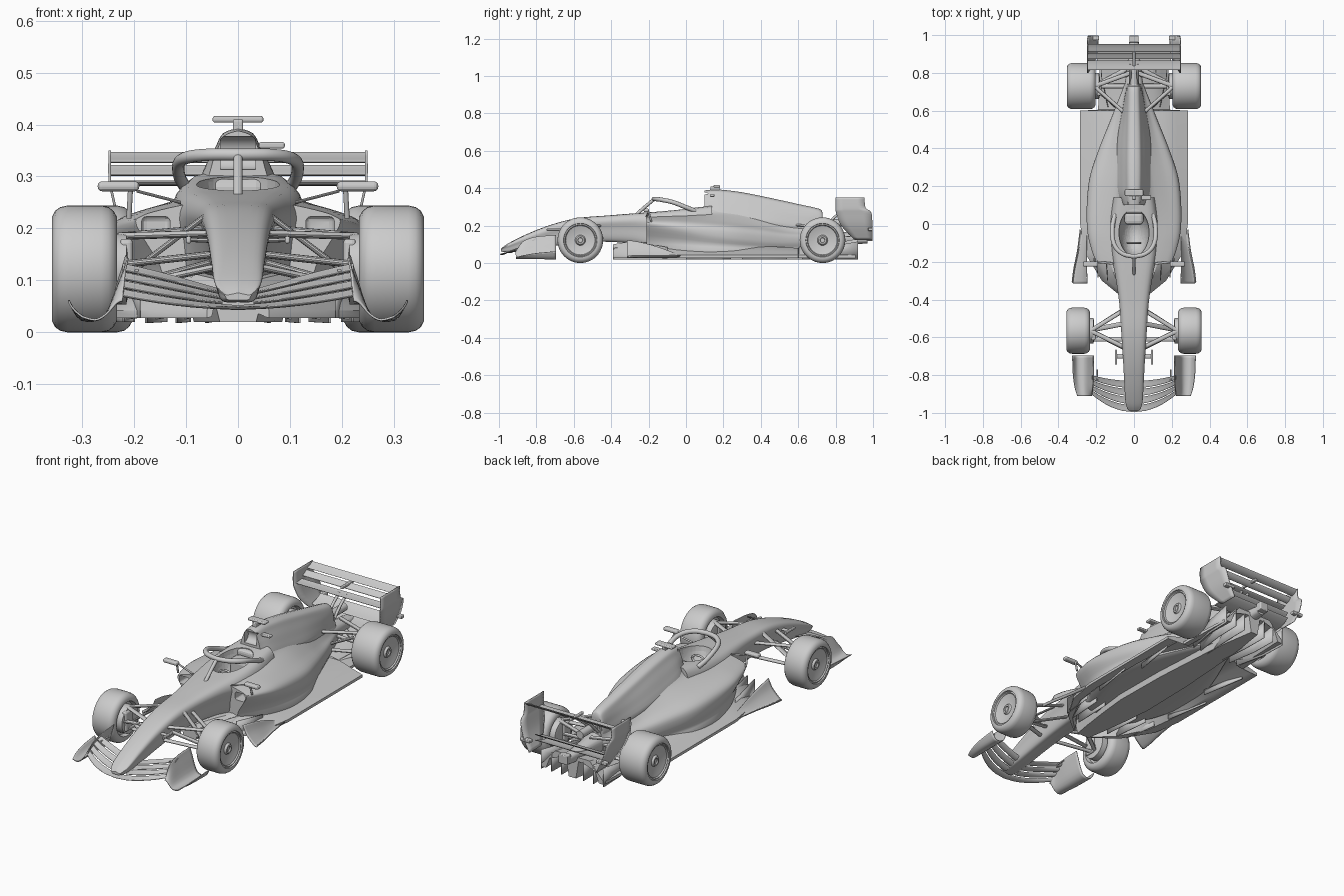
import bpy, bmesh, math
from mathutils import Vector

if "Cube" in bpy.data.objects:
    bpy.data.objects.remove(bpy.data.objects["Cube"])


# ---------- helpers ----------
def smooth(pts, n):
    """Catmull-Rom interpolation through points of any dimension."""
    out = []
    for i in range(len(pts) - 1):
        p0, p1, p2 = pts[max(i - 1, 0)], pts[i], pts[i + 1]
        p3 = pts[min(i + 2, len(pts) - 1)]
        for k in range(n):
            t = k / n
            out.append(tuple(.5 * (2 * b + (c - a) * t + (2 * a - 5 * b + 4 * c - d) * t * t
                                   + (3 * b - a - 3 * c + d) * t ** 3)
                             for a, b, c, d in zip(p0, p1, p2, p3)))
    return out + [tuple(pts[-1])]


def shade(ob, angle=35):
    bpy.ops.object.select_all(action='DESELECT')
    ob.select_set(True)
    bpy.context.view_layer.objects.active = ob
    bpy.ops.object.shade_smooth_by_angle(angle=math.radians(angle))


def mirrored(ob):
    ob.modifiers.new("mirror", 'MIRROR').use_clip = False


def loft(name, rings, closed=True, mirror=False, thick=0):
    bm = bmesh.new()
    vs = [[bm.verts.new(p) for p in r] for r in rings]
    n = len(vs[0])
    for a, b in zip(vs, vs[1:]):
        for i in range(n if closed else n - 1):
            j = (i + 1) % n
            bm.faces.new((a[i], a[j], b[j], b[i]))
    if closed:
        bm.faces.new(vs[0])
        bm.faces.new(vs[-1])
    bmesh.ops.recalc_face_normals(bm, faces=bm.faces)
    me = bpy.data.meshes.new(name)
    bm.to_mesh(me)
    bm.free()
    ob = bpy.data.objects.new(name, me)
    bpy.context.collection.objects.link(ob)
    shade(ob)
    if thick:
        m = ob.modifiers.new("solid", 'SOLIDIFY')
        m.thickness, m.offset = thick, 0
    if mirror:
        mirrored(ob)
    return ob


def sym(half, y):
    """Half section (x, z), top centre to bottom centre, mirrored to a full ring."""
    return [(x, y, z) for x, z in half] + [(-x, y, z) for x, z in half[-2:0:-1]]


def lathe(name, cx, cy, cz, prof, n=48, mirror=True):
    return loft(name, [[(cx + d, cy + r * math.cos(i * math.tau / n), cz + r * math.sin(i * math.tau / n))
                        for i in range(n)] for d, r in prof], mirror=mirror)


def strut(name, a, b, w=.013, t=.007):
    loft(name, [[(p[0], p[1] + w * math.cos(i * math.tau / 12), p[2] + t * math.sin(i * math.tau / 12))
                 for i in range(12)] for p in (a, b)], mirror=True)


def tube(name, pts, r, mirror=False):
    cu = bpy.data.curves.new(name, 'CURVE')
    cu.dimensions, cu.bevel_depth, cu.bevel_resolution, cu.use_fill_caps = '3D', r, 4, True
    sp = cu.splines.new('POLY')
    sp.points.add(len(pts) - 1)
    for p, q in zip(sp.points, pts):
        p.co = (*q, 1)
        p.radius = 1
    sp.use_smooth = True
    ob = bpy.data.objects.new(name, cu)
    bpy.context.collection.objects.link(ob)
    if mirror:
        mirrored(ob)


def box(name, c, s, mirror=False, bevel=.004):
    bpy.ops.mesh.primitive_cube_add(size=1, location=(0, 0, 0))
    ob = bpy.context.object
    ob.name = name
    for v in ob.data.vertices:
        v.co = Vector(c) + Vector(a * b for a, b in zip(v.co, s))
    if bevel:
        m = ob.modifiers.new("bevel", 'BEVEL')
        m.width, m.segments = bevel, 3
    if mirror:
        mirrored(ob)
    return ob


def wing(name, secs, t=.005, camber=-.15, mirror=True):
    """Airfoil through sections (x, y_lead, z_lead, y_trail, z_trail)."""
    rings = []
    for x, y0, z0, y1, z1 in secs:
        c, ring = math.hypot(y1 - y0, z1 - z0), []
        for k in range(16):
            u = .5 + .5 * math.cos(k * math.tau / 16)
            h = math.copysign(t, 8 - k) * (1.6 * math.sqrt(u) * (1 - u) + .12) + camber * c * 4 * u * (1 - u) * .5
            ring.append((x, y0 + (y1 - y0) * u - h * (z1 - z0) / c, z0 + (z1 - z0) * u + h * (y1 - y0) / c))
        rings.append(ring)
    return loft(name, rings, mirror=mirror)


def cut(ob, cutter):
    cutter.hide_render = True
    m = ob.modifiers.new("cut", 'BOOLEAN')
    m.object, m.operation, m.solver = cutter, 'DIFFERENCE', 'EXACT'
    bpy.context.view_layer.objects.active = ob
    bpy.ops.object.modifier_apply(modifier=m.name)
    shade(ob)


# ---------- nose and tub: y, half width top, half width bottom, z top, z bottom ----------
tub = smooth([(-.99, .026, .022, .076, .062), (-.95, .044, .034, .105, .058), (-.85, .051, .04, .155, .068),
              (-.72, .058, .044, .205, .09), (-.58, .067, .048, .24, .108), (-.42, .078, .058, .254, .115),
              (-.27, .1, .08, .266, .1), (-.15, .122, .11, .274, .06), (0, .128, .12, .29, .06), (.14, .11, .1, .305, .06)], 5)
nose = loft("nose_and_tub", [sym(smooth([(0, zt), (a * .75, zt - .004), (a, zt - .22 * (zt - zb)),
                                         ((a + b) / 2, (zt + zb) / 2), (b, zb + .15 * (zt - zb)),
                                         (b * .7, zb), (0, zb)], 4), y) for y, a, b, zt, zb in tub])

# ---------- sidepods: y, spine half width, z top, shoulder z, max x, z of max x, bottom x ----------
pods = smooth([(-.21, .1, .255, .236, .195, .205, .12), (-.14, .1, .262, .238, .222, .195, .16),
               (-.04, .105, .27, .238, .246, .18, .2), (.1, .1, .29, .232, .25, .155, .225),
               (.25, .085, .3, .22, .234, .135, .215), (.4, .065, .285, .2, .185, .12, .17),
               (.55, .045, .265, .175, .125, .11, .11), (.74, .03, .24, .16, .05, .12, .04)], 5)
body = loft("sidepods", [sym(smooth([(0, zt), (w * .7, zt - .1 * (zt - zs)), (w, zt - .45 * (zt - zs)),
                                     (w * .5 + x * .5, zs), (x * .95, (zs * .6 + zm * .4)), (x, zm),
                                     (xb * .6 + x * .4, zm * .5 + .025), (xb, .05), (0, .05)], 4), y)
                         for y, w, zt, zs, x, zm, xb in pods])

# ---------- engine cover with airbox: y, top half width, base half width, z top, z base ----------
cover = smooth([(.1, .044, .058, .388, .27), (.17, .048, .085, .393, .25), (.3, .05, .092, .378, .22),
                (.45, .048, .085, .348, .2), (.6, .042, .06, .315, .18), (.71, .037, .04, .29, .17), (.73, .032, .034, .27, .17)], 5)
spine = loft("engine_cover", [sym(smooth([(0, zt), (w * .6, zt - .01), (w * .92, zt - .038), ((w + b) / 2, (zt + zb) / 2 - .01),
                                          (b, zb), (0, zb)], 4), y) for y, w, b, zt, zb in cover])

# ---------- openings: cockpit, side inlets, airbox intake ----------
bpy.ops.mesh.primitive_uv_sphere_add(segments=40, ring_count=20, location=(0, -.045, .29))
pit = bpy.context.object
pit.name, pit.scale = "cockpit_cutter", (.08, .125, .13)
cut(nose, pit)
cut(body, pit)
for s in (-1, 1):
    cut(body, box("inlet_cutter", (s * .158, -.2, .203), (.055, .12, .04), bevel=.01))
cut(spine, lathe("intake_cutter", 0, .1, .345, [(-.034, .032), (.034, .032)], mirror=False))
box("seat", (0, .03, .22), (.1, .07, .1), bevel=.02)
box("headrest", (0, .075, .275), (.1, .04, .04), bevel=.015)
tube("steering_wheel", [(.035 * math.cos(a * math.tau / 16), -.1, .235 + .02 * math.sin(a * math.tau / 16)) for a in range(17)], .005)

# ---------- halo ----------
arc = smooth([(.1, .05, .278), (.112, 0, .298), (.114, -.07, .325), (.096, -.125, .337), (.055, -.16, .342), (0, -.172, .342)], 6)
tube("halo_hoop", arc + [(-x, y, z) for x, y, z in arc[-2::-1]], .012)
tube("halo_pillar", smooth([(0, -.27, .255), (0, -.225, .295), (0, -.172, .34)], 5), .009)

# ---------- cameras and mirrors ----------
box("camera_stalk", (0, .155, .395), (.02, .05, .03))
box("camera_bar", (0, .165, .41), (.098, .035, .013), bevel=.005)
box("side_camera", (.065, .14, .36), (.05, .025, .012))
box("mirror", (.23, -.212, .281), (.08, .028, .019), True, .008)
strut("mirror_stalk", (.195, -.2, .272), (.11, -.21, .25), .006, .003)
tube("mirror_post", [(.207, -.2, .275), (.21, -.185, .22)], .005, True)
strut("nose_pod_arm", (.03, -.7, .175), (.095, -.7, .178), .012, .004)
box("nose_pod", (.095, -.705, .178), (.01, .08, .014), True)

# ---------- floor and diffuser: y, half width, roof z, keel half width ----------
floor = [(-.39, .06, .1, .035), (-.3, .17, .115, .05), (-.15, .262, .105, .07), (0, .285, .098, .085), (.3, .285, .098, .08),
         (.6, .285, .08, .06), (.605, .19, .085, .06), (.76, .185, .1, .045), (.92, .178, .13, .02)]
loft("floor", [sym([(0, h), (w * .55, h), (w * .8, .04 + .45 * (h - .04)), (w, .042), (w, .028), (w * .84, .03),
                    (w * .68, h - .025), (k + .015, h - .02), (k, .02), (0, .02)], y) for y, w, h, k in floor])
for x in (.06, .115, .172):
    loft("diffuser_strake", [[(x * .8, .62, .02), (x * .8, .62, .07)], [(x, .78, .018), (x, .78, .09)],
                             [(x * 1.03, .92, .018), (x * 1.03, .92, .115)]], False, True, .004)
for x in (.09, .14, .19):
    loft("inlet_fence", [[(x, -.34 + x * .3, .028), (x, -.34 + x * .3, .115)],
                         [(x * 1.12, -.1, .025), (x * 1.1, -.1, .085)]], False, True, .004)
for x, y in ((.2, .42), (.22, .12)):
    loft("floor_edge_fin", [[(x, y - .12, .02), (x, y - .12, .05)], [(x + .04, y + .12, .02), (x + .04, y + .12, .045)]],
         False, True, .004)
loft("floor_side_vane", [smooth([(a, y, zt), (a + .3 * (b - a), y, zt * .5 + .015), (b - .01, y, .032), (b, y + .01, .04)], 4)
                         for y, a, b, zt in smooth([(-.315, .247, .328, .122), (-.24, .25, .318, .11),
                                                    (-.15, .25, .3, .085), (-.04, .25, .286, .045)], 4)], False, True, .004)

# ---------- front wing: four slotted elements, rising outboard ----------
for k in range(4):
    secs = []
    for x in (0 if k == 0 else .03, .06, .09, .12, .155, .19, .222):
        u = x / .22
        y0, y1 = -.996 + .09 * u * u, -.825 + .028 * u * u
        z0 = .044 + .022 * u * u
        rise, c = .03 + .036 * math.sin(u * 1.57), (y1 - y0) / 4
        secs.append((x, y0 + c * k, z0 + rise * k / 4 + .003, y0 + c * (k + .86), z0 + rise * (k + 1) / 4))
    wing("front_wing_element", secs, .0045)
loft("front_wing_endplate", [smooth([(a, y, zt), (a + .012, y, zt * .6 + .02), (.255, y, .034), (b - .025, y, .024), (b, y, zk)], 4)
                             for y, a, b, zt, zk in smooth([(-.91, .222, .3, .06, .03), (-.87, .218, .312, .115, .04),
                                                            (-.8, .213, .322, .14, .052), (-.695, .215, .326, .148, .062)], 5)],
     False, True, .004)
tube("wing_adjuster", [(.195, -.77, .12), (.195, -.83, .118)], .004, True)

# ---------- rear wing ----------
for name, y0, z0, y1, z1 in (("main", .815, .287, .865, .292), ("slot", .873, .302, .905, .322), ("flap", .912, .327, .952, .347)):
    wing("rear_wing_" + name, [(x, y0, z0, y1, z1) for x in (-.245, .245)], .005, mirror=False)
loft("rear_wing_endplate", [[(x, a + (b - a) * i / 4, z) for i in range(5)] for x, a, b, z in
                            smooth([(.247, .8, .955, .35), (.247, .8, .96, .295), (.243, .802, .99, .27),
                                    (.225, .83, .997, .2), (.19, .9, .997, .125)], 4)], False, True, .005)
box("endplate_light", (.216, .985, .18), (.06, .024, .016), True)
for z in (.14, .17):
    wing("beam_wing", [(x, .845 + z - .14, z, .945, z + .03) for x in (-.195, .195)], .004, mirror=False)
tube("wing_pylon", smooth([(.02, .74, .19), (.02, .8, .25), (.02, .85, .286)], 5), .007, True)
box("flap_actuator", (0, .885, .32), (.014, .1, .014))
tube("exhaust", [(0, .68, .215), (0, .86, .215)], .02)
loft("crash_structure", [sym(smooth([(0, .13 + h), (w, .13 + h * .6), (w, .13 - h * .6), (0, .13 - h)], 4), y)
                         for y, w, h in ((.68, .05, .06), (.85, .03, .035), (.97, .022, .025))])
box("rain_light", (0, .98, .14), (.05, .036, .045))

# ---------- wheels ----------
for name, y, x0, w in (("front", -.565, .233, .125), ("rear", .73, .203, .153)):
    lathe(name + "_wheel", x0, y, .122,
          [(.02, .03), (.02, .08), (0, .086), (0, .1), (.006, .111), (.016, .119), (.03, .122), (w - .03, .122), (w - .016, .119),
           (w - .006, .112), (w, .1), (w, .09), (w - .006, .088), (w - .004, .082), (w - .01, .078), (w - .022, .04),
           (w - .022, .028), (w - .012, .022), (w - .012, .014), (w - .018, .012), (w - .018, .004)])
    lathe(name + "_brake_drum", x0 - .022, y, .122, [(0, .05), (.004, .068), (.06, .07)], 32)
    box(name + "_brake_duct", (x0 - .018, y - .02, .13), (.025, .06, .1), True, .008)

# ---------- suspension: outer and inner ends ----------
arms = {"front": [((.23, -.565, .185), (.06, -.46, .2)), ((.23, -.565, .185), (.055, -.65, .19)),
                  ((.23, -.565, .085), (.05, -.45, .135)), ((.23, -.565, .085), (.045, -.66, .125)),
                  ((.22, -.56, .105), (.065, -.53, .222)), ((.23, -.61, .13), (.05, -.61, .15))],
        "rear": [((.21, .73, .185), (.04, .58, .205)), ((.21, .73, .185), (.02, .8, .185)),
                 ((.21, .73, .085), (.05, .58, .12)), ((.21, .73, .085), (.02, .83, .12)),
                 ((.21, .72, .18), (.06, .6, .13)), ((.21, .73, .122), (.02, .73, .13))]}
for name, ends in arms.items():
    for a, b in ends:
        strut(name + "_suspension_arm", a, b)
